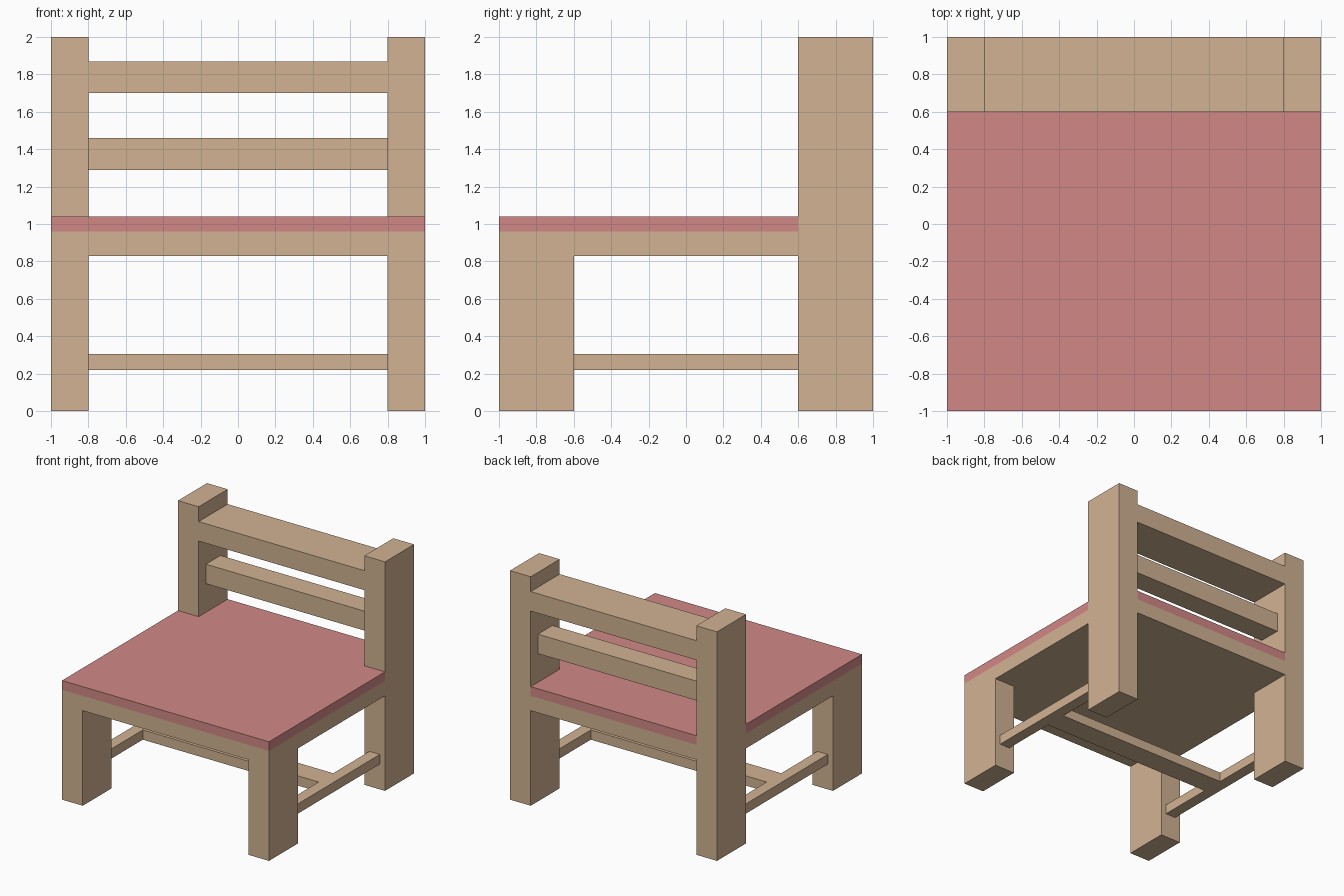
import bpy, bmesh

if "Cube" in bpy.data.objects:
    bpy.data.objects.remove(bpy.data.objects["Cube"])


def material(name, color):
    mat = bpy.data.materials.new(name)
    mat.diffuse_color = color
    mat.use_nodes = True
    mat.node_tree.nodes["Principled BSDF"].inputs["Base Color"].default_value = mat.diffuse_color
    return mat


WOOD = material("wood", (0.64, 0.45, 0.29, 1))
RED = material("red_paint", (0.64, 0.25, 0.24, 1))


def prism(name, outline, z0, z1, mat):
    """Extrude an XY outline between two heights."""
    bm = bmesh.new()
    base = bm.faces.new([bm.verts.new((x, y, z0)) for x, y in outline])
    ext = bmesh.ops.extrude_face_region(bm, geom=[base])
    top = [v for v in ext["geom"] if isinstance(v, bmesh.types.BMVert)]
    bmesh.ops.translate(bm, verts=top, vec=(0, 0, z1 - z0))
    bmesh.ops.recalc_face_normals(bm, faces=bm.faces)
    mesh = bpy.data.meshes.new(name)
    bm.to_mesh(mesh)
    bm.free()
    mesh.materials.append(mat)
    obj = bpy.data.objects.new(name, mesh)
    bpy.context.collection.objects.link(obj)
    return obj


def box(name, x, y, z, mat=WOOD):
    corners = [(x[0], y[0]), (x[1], y[0]), (x[1], y[1]), (x[0], y[1])]
    return prism(name, corners, *z, mat)


# Legs and side stretchers, one set per side
for label, s in (("left", -1), ("right", 1)):
    leg_x = sorted((0.8 * s, s))
    box(f"front_leg_{label}", leg_x, (-1, -0.6), (0, 0.83))
    box(f"back_post_{label}", leg_x, (0.6, 1), (0, 2))
    box(f"side_stretcher_{label}", sorted((0.85 * s, 0.95 * s)), (-0.6, 0.6), (0.22, 0.305))

# Cross stretcher joining the side stretchers
box("cross_stretcher", (-0.85, 0.85), (-0.1, 0.1), (0.22, 0.305))

# Seat slab notched around the back posts: wooden base, red top
seat_outline = [(-1, -1), (1, -1), (1, 0.6), (0.8, 0.6),
                (0.8, 1), (-0.8, 1), (-0.8, 0.6), (-1, 0.6)]
prism("seat_base", seat_outline, 0.83, 0.96, WOOD)
prism("seat_top", seat_outline, 0.96, 1.04, RED)

# Backrest rails
box("top_rail", (-0.8, 0.8), (0.6, 1), (1.70, 1.87))
box("middle_rail", (-0.8, 0.8), (0.7, 0.9), (1.29, 1.46))
